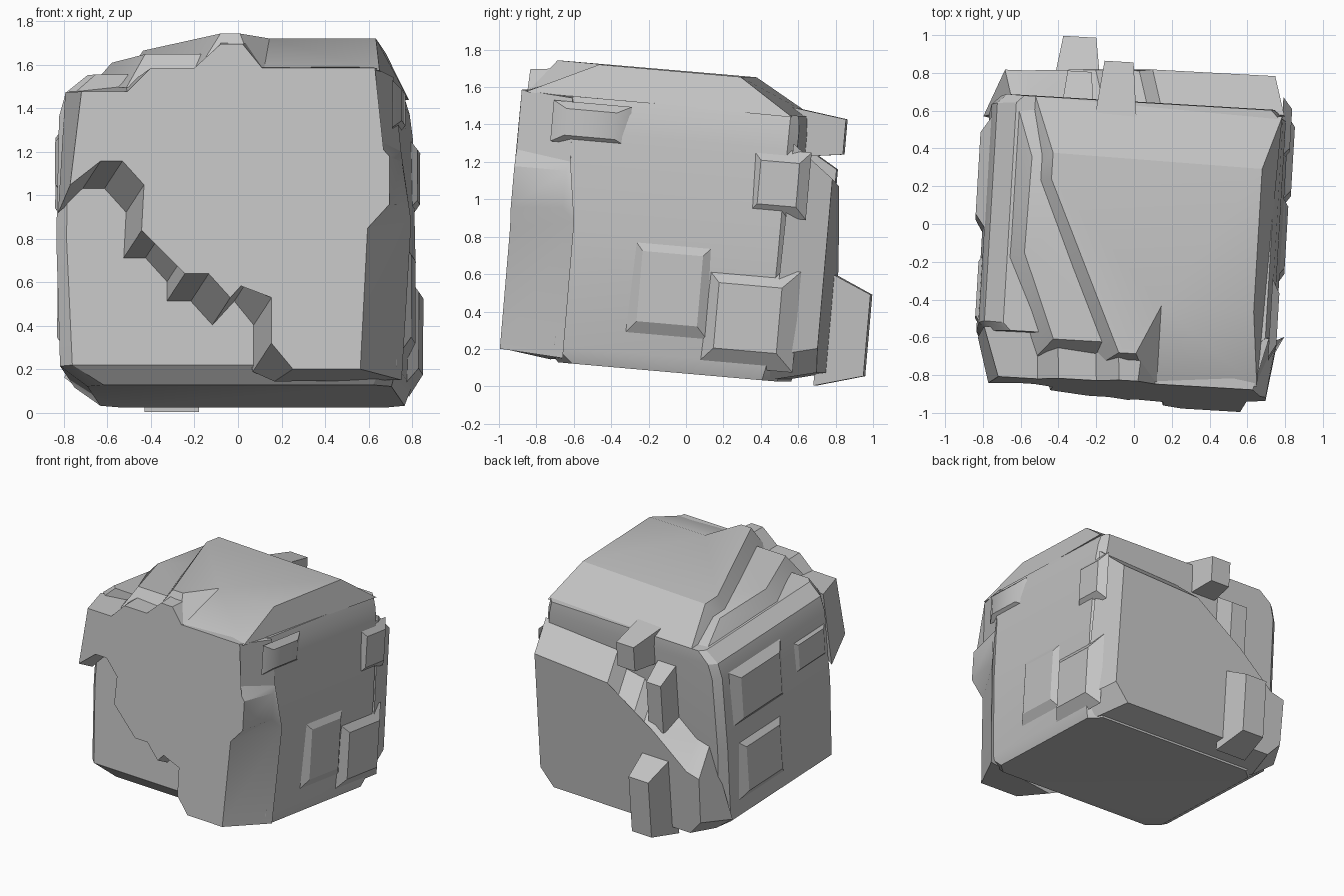
import bpy, bmesh
from math import radians
from mathutils import Matrix

cube = bpy.data.objects.get("Cube")
if cube:
    bpy.data.objects.remove(cube, do_unlink=True)

stone = bpy.data.materials.new("grey_stone")
stone.use_nodes = True
GREY = (0.55, 0.55, 0.55, 1)
stone.diffuse_color = GREY
stone.node_tree.nodes["Principled BSDF"].inputs["Base Color"].default_value = GREY

# The whole boulder leans slightly, so parts are built square and then tilted
TILT = (Matrix.Translation((0, 0, 0.85)) @ Matrix.Rotation(radians(-3.4), 4, 'Z')
        @ Matrix.Rotation(radians(-5), 4, 'X'))
parts = []


def finish(name, bm):
    bmesh.ops.recalc_face_normals(bm, faces=bm.faces)
    bmesh.ops.transform(bm, matrix=TILT, verts=bm.verts)
    mesh = bpy.data.meshes.new(name)
    bm.to_mesh(mesh)
    bm.free()
    mesh.materials.append(stone)
    obj = bpy.data.objects.new(name, mesh)
    bpy.context.collection.objects.link(obj)
    parts.append(obj)


def hull(name, points):
    bm = bmesh.new()
    for p in points:
        bm.verts.new(p)
    out = bmesh.ops.convex_hull(bm, input=bm.verts)
    loose = {v for v in out["geom_interior"] + out["geom_unused"]
             if isinstance(v, bmesh.types.BMVert)}
    bmesh.ops.delete(bm, geom=list(loose), context='VERTS')
    bmesh.ops.dissolve_limit(bm, angle_limit=radians(1), verts=bm.verts, edges=bm.edges)
    finish(name, bm)


def ring(z, x0, x1, y0, y1, c):
    """Rectangle with cut corners at height z."""
    return [(x, y, z) for x, y in (
        (x0 + c, y0), (x1 - c, y0), (x1, y0 + c), (x1, y1 - c),
        (x1 - c, y1), (x0 + c, y1), (x0, y1 - c), (x0, y0 + c))]


def slab(name, axis, depth, face, base):
    """Outline at one depth, flaring to a base outline with its own depths."""
    def place(u, v, d):
        return (u, d, v) if axis == 'y' else (u, v, d)
    bm = bmesh.new()
    top = [bm.verts.new(place(u, v, depth)) for u, v in face]
    low = [bm.verts.new(place(*p)) for p in base]
    bm.faces.new(top)
    bm.faces.new(low)
    for i in range(len(top)):
        j = (i + 1) % len(top)
        bm.faces.new((top[i], top[j], low[j], low[i]))
    bmesh.ops.triangulate(bm, faces=[f for f in bm.faces if len(f.verts) > 4])
    finish(name, bm)


def shifted(points, du, dv, d):
    """Moved outline, kept inside the block's left and lower limits."""
    return [(max(u + du, -0.79), max(v + dv, -0.765), d) for u, v in points]


def lump(name, axis, root, tip, a, b, taper=0.65, drop=0.0):
    """Chipped block standing out of a side; a and b are ranges across it."""
    pts = []
    for d, s in ((root, 1), (tip, taper)):
        for i in (0, 1):
            for j in (0, 1):
                u = (a[0] + a[1]) / 2 + (i - 0.5) * (a[1] - a[0]) * s
                v = (b[0] + b[1]) / 2 + (j - 0.5) * (b[1] - b[0]) * s
                v -= drop if d == tip else 0
                pts.append((u, d, v) if axis == 'y' else (d, u, v))
    hull(name, pts)


# Core block
hull("core", ring(-0.775, -0.66, 0.74, -0.58, 0.60, 0.08)
     + ring(-0.69, -0.78, 0.77, -0.66, 0.60, 0.06)
     + ring(-0.10, -0.80, 0.785, -0.66, 0.60, 0.05)
     + ring(0.46, -0.79, 0.77, -0.66, 0.60, 0.05)
     + ring(0.57, -0.76, 0.755, -0.66, 0.60, 0.05)
     + ring(0.65, -0.66, 0.73, -0.66, 0.59, 0.04))

# Raised front slab with a stepped lower left edge
steps = [(-0.72, 0.12), (-0.58, 0.23), (-0.48, 0.23), (-0.38, 0.12), (-0.39, -0.09),
         (-0.29, -0.09), (-0.19, -0.20), (-0.19, -0.29), (-0.08, -0.29), (0.02, -0.40),
         (0.12, -0.29), (0.21, -0.40), (0.21, -0.61), (0.31, -0.73)]
rim = [(0.62, -0.73), (0.65, -0.08), (0.75, 0.03), (0.75, 0.25), (0.67, 0.34),
       (0.68, 0.66), (0.16, 0.66), (0.07, 0.77), (-0.03, 0.77), (-0.15, 0.66),
       (-0.35, 0.66), (-0.46, 0.55), (-0.67, 0.55)]
rim_base = [(0.79, -0.75, -0.55), (0.83, -0.02, -0.55), (0.79, 0.05, -0.62),
            (0.79, 0.25, -0.62), (0.785, 0.30, -0.60), (0.75, 0.64, -0.62),
            (0.16, 0.70, -0.64), (0.09, 0.80, -0.64), (-0.05, 0.80, -0.64),
            (-0.17, 0.68, -0.64), (-0.37, 0.68, -0.64), (-0.48, 0.60, -0.64),
            (-0.76, 0.57, -0.64)]
slab("front_slab", 'y', -0.90, steps + rim, shifted(steps, -0.10, -0.11, -0.65) + rim_base)

# Raised top slab with a diagonal left edge and a sloping front
slab("top_slab", 'z', 0.83,
     [(-0.45, 0.28), (-0.45, 0.14), (-0.04, -0.76), (0.05, -0.76), (0.17, -0.50),
      (0.66, -0.50), (0.66, 0.26)],
     [(-0.56, 0.59, 0.65), (-0.57, 0.14, 0.64), (-0.15, -0.82, 0.64), (0.12, -0.87, 0.66),
      (0.17, -0.89, 0.66), (0.70, -0.88, 0.65), (0.75, 0.56, 0.64)])

# Middle terrace between the top slab and the left edge
slab("top_terrace", 'z', 0.74,
     [(-0.56, 0.26), (-0.57, -0.25), (-0.39, -0.70), (0.0, -0.70), (0.0, 0.35)],
     [(-0.66, 0.56, 0.63), (-0.67, -0.28, 0.62), (-0.47, -0.78, 0.58),
      (0.0, -0.80, 0.62), (0.0, 0.58, 0.63)])

# Raised back slab whose ledge steps down toward one side
ledge = [(0.70, 0.33), (0.05, 0.29), (-0.02, 0.16), (-0.18, 0.13), (-0.25, 0.04),
         (-0.34, 0.02), (-0.62, -0.22), (-0.73, -0.25)]
slab("back_slab", 'y', 0.80, ledge + [(-0.72, -0.60), (-0.62, -0.71), (0.60, -0.71), (0.71, -0.58)],
     shifted(ledge, 0.06, 0.17, 0.58)
     + [(-0.83, -0.64, 0.58), (-0.66, -0.77, 0.56), (0.70, -0.77, 0.56), (0.80, -0.64, 0.56)])

# Blocks standing out of the back
lump("back_upper_block", 'y', 0.50, 0.80, (-0.24, -0.02), (0.42, 0.69), 0.7)
lump("back_middle_block", 'y', 0.55, 0.76, (-0.42, -0.25), (0.00, 0.50), 0.75, 0.06)
lump("back_lower_block", 'y', 0.74, 1.00, (-0.47, -0.22), (-0.785, -0.16), 0.7, 0.02)

# Shallow chips on the flanks: y range, z range, tip
flanks = {
    0.75: (((0.16, 0.68), (-0.72, -0.18), 0.82), ((-0.26, 0.24), (-0.62, -0.04), 0.81),
           ((-0.72, -0.30), (0.40, 0.62), 0.79), ((0.36, 0.68), (0.10, 0.46), 0.80)),
    -0.76: (((-0.64, -0.20), (0.10, 0.40), -0.81), ((-0.15, 0.52), (0.00, 0.50), -0.84),
            ((-0.10, 0.48), (-0.60, -0.06), -0.83)),
}
for root, chips in flanks.items():
    side = "left" if root > 0 else "right"
    for n, (ys, zs, tip) in enumerate(chips, 1):
        lump(f"{side}_chip_{n}", 'x', root, tip, ys, zs, 0.65)

# Smooth shading with crisp chiselled edges
bpy.ops.object.select_all(action='DESELECT')
for obj in parts:
    obj.select_set(True)
bpy.context.view_layer.objects.active = parts[0]
bpy.ops.object.shade_smooth_by_angle(angle=radians(30))
